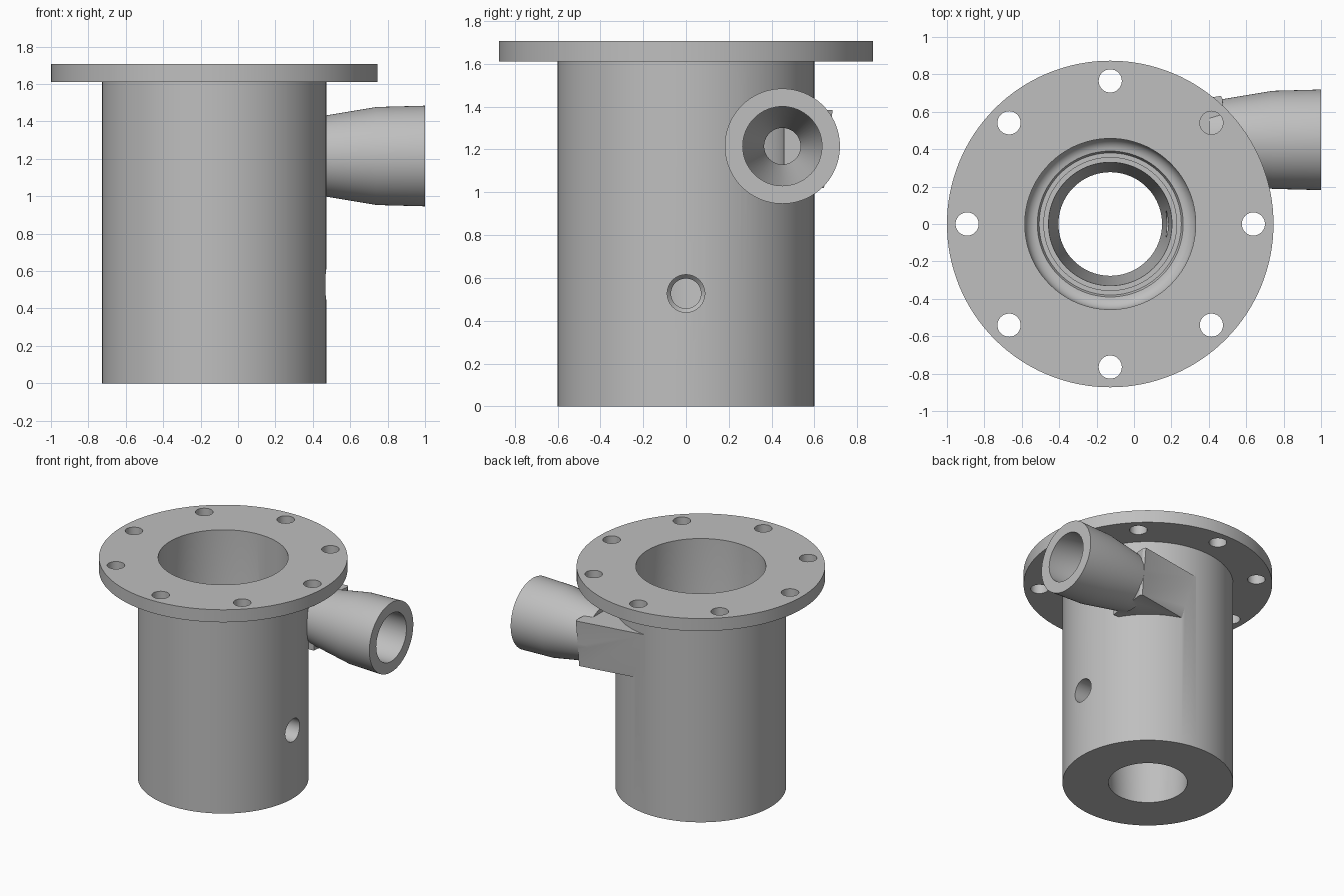
import bpy, bmesh, math
from mathutils import Matrix, Vector

if "Cube" in bpy.data.objects:
    bpy.data.objects.remove(bpy.data.objects["Cube"])

grey = bpy.data.materials.new("cast grey")
grey.use_nodes = True
colour = (0.52, 0.52, 0.52, 1)
grey.diffuse_color = colour
grey.node_tree.nodes["Principled BSDF"].inputs["Base Color"].default_value = colour

CX = -0.127          # axis of the housing
PIPE_Y, PIPE_Z = 0.45, 1.215
UPRIGHT = Matrix.Translation((CX, 0, 0))
TO_LEFT = Matrix.Rotation(math.pi / 2, 4, 'Y')


def finish(name, bm):
    bmesh.ops.recalc_face_normals(bm, faces=bm.faces)
    mesh = bpy.data.meshes.new(name)
    bm.to_mesh(mesh)
    bm.free()
    mesh.materials.append(grey)
    obj = bpy.data.objects.new(name, mesh)
    bpy.context.collection.objects.link(obj)
    return obj


def lathe(name, profile, matrix, sides=96):
    """Closed solid of revolution from (radius, height) pairs."""
    bm = bmesh.new()
    rings = []
    for r, h in profile:
        rings.append([bm.verts.new(matrix @ Vector((r * math.cos(a), r * math.sin(a), h)))
                      for a in (2 * math.pi * i / sides for i in range(sides))])
    for low, high in zip(rings, rings[1:]):
        for i in range(sides):
            j = (i + 1) % sides
            bm.faces.new((low[i], low[j], high[j], high[i]))
    bm.faces.new(rings[0])
    bm.faces.new(rings[-1])
    return finish(name, bm)


def combine(target, tool, operation):
    mod = target.modifiers.new(operation.lower(), 'BOOLEAN')
    mod.operation = operation
    mod.solver = 'EXACT'
    mod.object = tool
    bpy.context.view_layer.objects.active = target
    bpy.ops.object.modifier_apply(modifier=mod.name)
    bpy.data.objects.remove(tool)


# Housing barrel with its top flange
housing = lathe("flanged_housing", [(0.6, 0), (0.6, 1.61), (0.873, 1.61), (0.873, 1.707)],
                UPRIGHT, 128)

# Tangential boss, leaning slightly and widening towards the pipe
bm = bmesh.new()
ends = []
for z, back in ((1.02, 0.645), (1.385, 0.685)):
    outline = ((CX + 0.05, 0.3), (0.44, 0.3), (0.475, back - 0.02),
               (0.465, back), (CX + 0.05, back - 0.09))
    ends.append([bm.verts.new((x, y, z)) for x, y in outline])
for ring in ends:
    bm.faces.new(ring)
for i in range(len(ends[0])):
    j = (i + 1) % len(ends[0])
    bm.faces.new((ends[0][i], ends[0][j], ends[1][j], ends[1][i]))
bmesh.ops.triangulate(bm, faces=bm.faces)
combine(housing, finish("inlet_boss", bm), 'UNION')

# Inlet pipe that widens to its mouth
pipe_axis = Matrix.Translation((0, PIPE_Y, PIPE_Z)) @ TO_LEFT
combine(housing, lathe("inlet_pipe", [(0.205, 0.4), (0.217, 0.47), (0.262, 0.74), (0.269, 1)],
                       pipe_axis), 'UNION')

# Stepped bore with a rounded chamber floor and a tapered outlet
bore = [(0.277, -0.05), (0.277, 0), (0.33, 0.95), (0.355, 0.95), (0.355, 1.0),
        (0.38, 1.0)]
bore += [(0.39 + 0.067 * math.sin(a), 1.09 - 0.067 * math.cos(a))
         for a in (math.pi / 2 * i / 6 for i in range(7))]
bore += [(0.457, 1.8)]
combine(housing, lathe("bore_cutter", bore, UPRIGHT), 'DIFFERENCE')

# Tapered inlet passage
combine(housing, lathe("inlet_cutter", [(0.085, CX), (0.085, 0.5), (0.185, 0.75), (0.185, 1.1)],
                       pipe_axis, 64), 'DIFFERENCE')

# Stepped side port
port_axis = Matrix.Translation((0, 0, 0.527)) @ TO_LEFT
combine(housing, lathe("port_cutter", [(0.07, CX), (0.07, 0.22), (0.088, 0.24), (0.088, 0.6)],
                       port_axis, 48), 'DIFFERENCE')

# Eight bolt holes in the flange
for k in range(8):
    angle = k * math.pi / 4
    spot = Matrix.Translation((CX + 0.765 * math.cos(angle), 0.765 * math.sin(angle), 0))
    combine(housing, lathe("bolt_cutter", [(0.062, 1.5), (0.062, 1.8)], spot, 32), 'DIFFERENCE')

# Smooth round walls with sharp rims
bpy.ops.object.select_all(action='DESELECT')
housing.select_set(True)
bpy.context.view_layer.objects.active = housing
bpy.ops.object.shade_smooth_by_angle(angle=math.radians(25))
